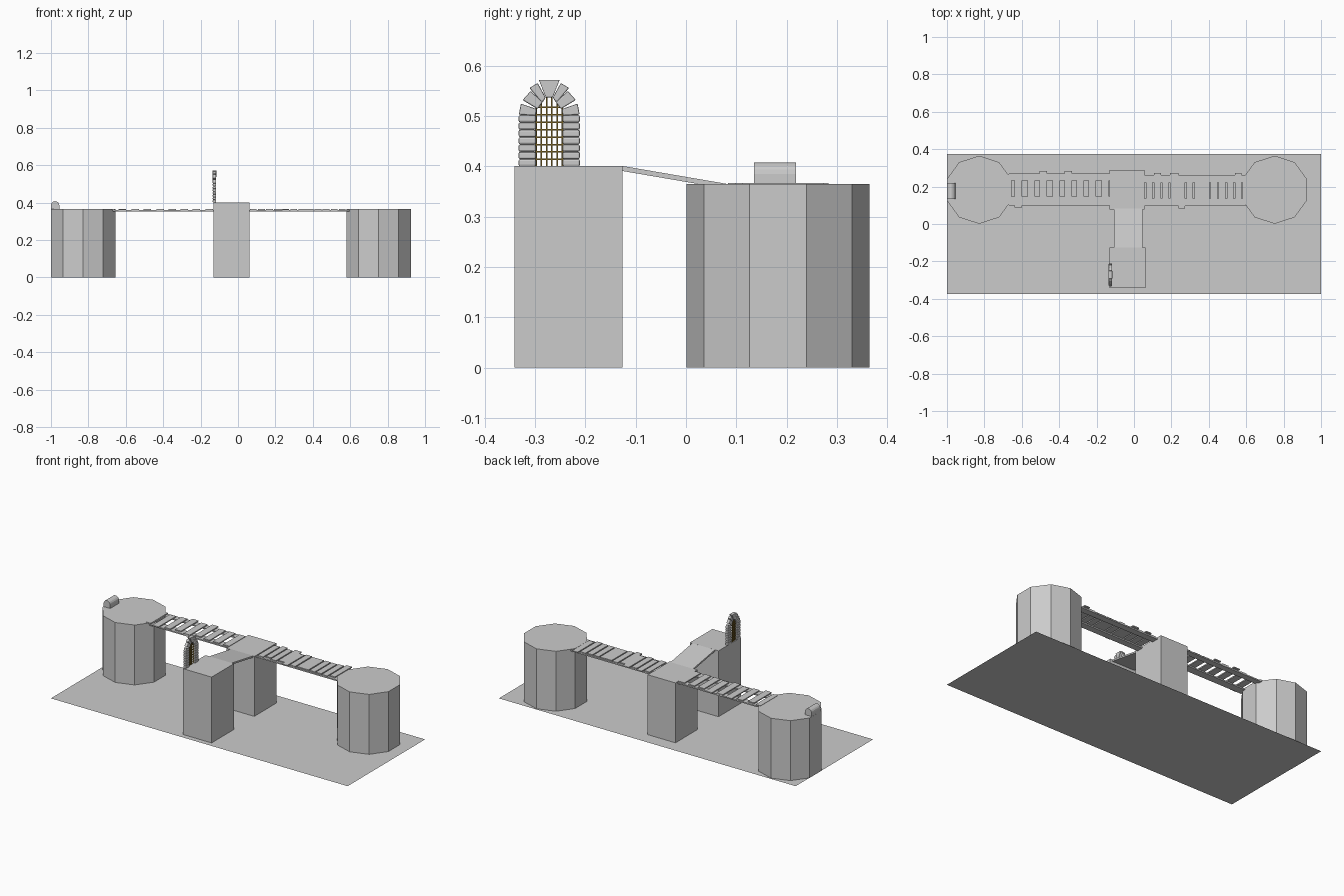
import bpy, bmesh, math, random
from mathutils import Vector

if "Cube" in bpy.data.objects:
    bpy.data.objects.remove(bpy.data.objects["Cube"])
random.seed(4)

def material(name, col):
    m = bpy.data.materials.new(name)
    m.diffuse_color = (*col, 1)
    m.use_nodes = True
    m.node_tree.nodes["Principled BSDF"].inputs["Base Color"].default_value = m.diffuse_color
    return m

def finish(bm, name, mat=None):
    bmesh.ops.recalc_face_normals(bm, faces=bm.faces[:])
    me = bpy.data.meshes.new(name)
    bm.to_mesh(me)
    bm.free()
    ob = bpy.data.objects.new(name, me)
    bpy.context.collection.objects.link(ob)
    if mat:
        me.materials.append(mat)
    return ob

def prism(name, pts, vec, bevel=0, mat=None):
    """Closed polygon swept along vec, optionally with rounded edges."""
    bm = bmesh.new()
    f = bm.faces.new([bm.verts.new(p) for p in pts])
    ext = bmesh.ops.extrude_face_region(bm, geom=[f], use_keep_orig=True)
    bmesh.ops.translate(bm, vec=Vector(vec),
                        verts=[g for g in ext['geom'] if isinstance(g, bmesh.types.BMVert)])
    bmesh.ops.recalc_face_normals(bm, faces=bm.faces[:])
    if bevel:
        bmesh.ops.bevel(bm, geom=bm.edges[:], offset=bevel, segments=2,
                        profile=0.5, affect='EDGES', clamp_overlap=True)
    return finish(bm, name, mat)

def box(name, x0, x1, y0, y1, z0, z1, bevel=0, mat=None):
    return prism(name, [(x0, y0, z0), (x1, y0, z0), (x1, y1, z0), (x0, y1, z0)],
                 (0, 0, z1 - z0), bevel, mat)

# flat base sheet
bm = bmesh.new()
bm.faces.new([bm.verts.new((sx, sy * 0.373, 0)) for sx, sy in ((-1, -1), (1, -1), (1, 1), (-1, 1))])
finish(bm, "base_sheet")

# ten-sided towers
TOP = 0.365
for name, cx in (("left_tower", -0.828), ("right_tower", 0.752)):
    ring = [(cx + 0.182 * math.sin(i * math.tau / 10), 0.183 + 0.182 * math.cos(i * math.tau / 10), 0)
            for i in range(10)]
    prism(name, ring, (0, 0, TOP))

# square pillars
box("middle_pillar", -0.132, 0.055, 0.078, 0.29, 0, TOP)
box("front_pillar", -0.131, 0.061, -0.341, -0.126, 0, 0.401)

# sloping ramp between the pillars
prism("ramp", [(-0.106, -0.127, 0.401), (-0.106, 0.083, 0.365),
               (-0.106, 0.083, 0.355), (-0.106, -0.127, 0.391)], (0.152, 0, 0))

# plank bridges: two flat rails with boards across
def bridge(name, x0, x1, rails, planks, high, low):
    for i, (a, b) in enumerate(rails):
        box(f"{name}_rail_{i}", x0, x1, a, b, 0.353, 0.3605)
    y0, y1 = rails[0][0], rails[1][1]
    for i, (a, b) in enumerate(planks):
        shift = 0.013 if i in high else -0.012 if i in low else 0
        trim = random.uniform(0, 0.008)
        ya, yb = y0 + shift + (trim if shift >= 0 else 0), y1 + shift - (trim if shift <= 0 else 0)
        box(f"{name}_plank_{i}", a, b, ya, yb, 0.3605, 0.367)

starts = [-0.639, -0.569, -0.505, -0.436, -0.372, -0.307, -0.243, -0.174]
bridge("left_bridge", -0.667, -0.132, [(0.1, 0.147), (0.233, 0.27)],
       [(-0.69, -0.66)] + [(s, s + 0.041) for s in starts], {3, 5}, {1})

p = 0.0432
wide = {3, 6}          # boards that touch the next one
bridge("right_bridge", 0.055, 0.597, [(0.096, 0.136), (0.222, 0.261)],
       [(0.064 + i * p, 0.064 + i * p + (p if i in wide else p - 0.007)) for i in range(12)],
       {1, 3, 11}, {4})

# round-topped stub on the left tower
r, cx = 0.0225, -0.978
arc = [(cx + r * math.cos(i * math.pi / 8), 0.135, 0.385 + r * math.sin(i * math.pi / 8)) for i in range(9)]
prism("tower_stub", [(cx + r, 0.135, TOP)] + arc + [(cx - r, 0.135, TOP)], (0, 0.084, 0))

# stone archway on the front pillar
GX, GY, D = -0.126, -0.272, 0.018
voussoirs = [
    [(0.0605, 0.503), (0.0565, 0.525), (0.025, 0.514), (0.027, 0.501)],
    [(0.053, 0.532), (0.037, 0.550), (0.013, 0.528), (0.023, 0.514)],
    [(0.0395, 0.556), (0.023, 0.566), (0.007, 0.537), (0.014, 0.526)],
]
for side in (-1, 1):
    n, h = 7, 0.0146
    for i in range(n):
        ys = sorted((GY + side * 0.0265, GY + side * 0.061))
        z = 0.4 + i * h
        box(f"jamb_stone_{side}_{i}", GX - D / 2, GX + D / 2, *ys, z, z + h, 0.0035)
    for i, q in enumerate(voussoirs):
        prism(f"arch_stone_{side}_{i}", [(GX - D / 2, GY + side * y, z) for y, z in q], (D, 0, 0), 0.0025)
key = [(-0.0206, 0.572), (0.0206, 0.572), (0.007, 0.5375), (-0.007, 0.5375)]
prism("keystone", [(GX - D / 2 - 0.001, GY + y, z) for y, z in key], (D + 0.002, 0, 0), 0.001)

# lattice gate bars
bronze = material("dark_bronze", (0.2, 0.13, 0.02))
t = 0.0015
for i in range(6):
    dy = (i - 2.5) * 0.0103
    top = 0.503 + 0.035 * math.sqrt(1 - (dy / 0.03) ** 2)
    box(f"gate_upright_{i}", GX - t, GX + t, GY + dy - t, GY + dy + t, 0.4, top, 0, bronze)
for i in range(8):
    z = 0.414 + i * 0.0148
    w = 0.028 if z < 0.505 else 0.028 * math.sqrt(1 - ((z - 0.505) / 0.037) ** 2)
    box(f"gate_crossbar_{i}", GX - t, GX + t, GY - w, GY + w, z - t, z + t, 0, bronze)
